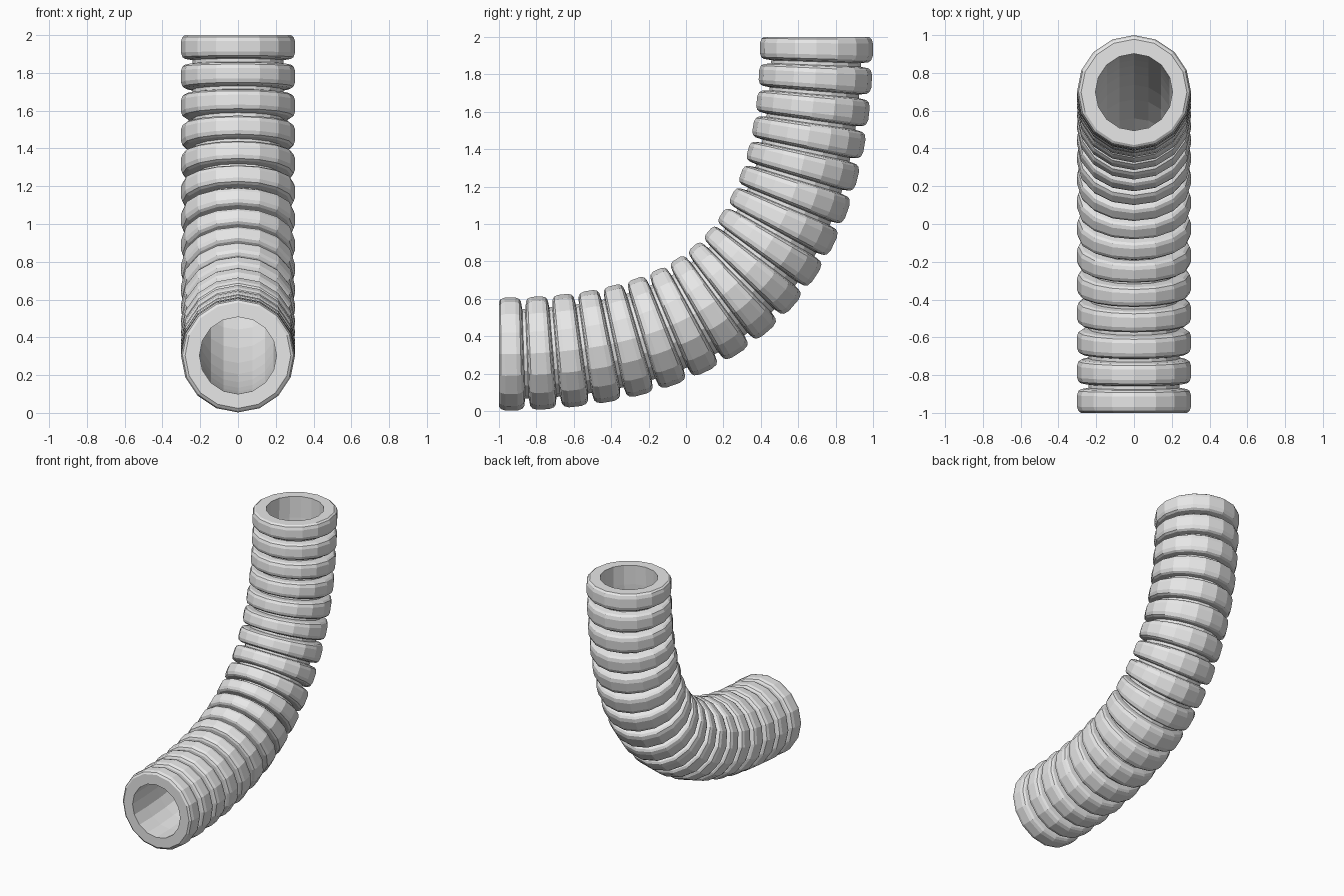
import bpy, bmesh, math
from mathutils import Vector
from mathutils.geometry import interpolate_bezier

cube = bpy.data.objects.get("Cube")
if cube:
    bpy.data.objects.remove(cube)

SIDES, RINGS, NECK = 16, 18, 0.03
R_OUT, R_SHOULDER, R_NECK, R_BORE = 0.302, 0.28, 0.24, 0.204

# Centre line: level at the front, bending up to vertical at the back
path = interpolate_bezier(Vector((0, -1, 0.304)), Vector((0, 0.19, 0.304)),
                          Vector((0, 0.698, 0.81)), Vector((0, 0.698, 2)), 600)
dist = [0.0]
for a, b in zip(path, path[1:]):
    dist.append(dist[-1] + (b - a).length)
total = dist[-1]


def frame(s):
    """Point and upward normal of the centre line at arc length s."""
    i = next((k for k in range(1, len(dist)) if dist[k] >= s), len(dist) - 1)
    f = min(1, (s - dist[i - 1]) / (dist[i] - dist[i - 1]))
    lo, hi = max(i - 3, 0), min(i + 2, len(path) - 1)
    t = (path[hi] - path[lo]).normalized()
    if s <= 0:
        t = Vector((0, 1, 0))
    elif s >= total - 1e-5:
        t = Vector((0, 0, 1))
    return path[i - 1].lerp(path[i], f), Vector((0, -t.z, t.y))


# Profile: chamfered ribs joined by narrow necks, then back through the bore
pitch = (total + NECK) / RINGS
width = pitch - NECK
half = [(0, R_SHOULDER), (0.01, 0.294), (0.033, R_OUT)]
rib = half + [(width - s, r) for s, r in reversed(half)]
profile = []
for k in range(RINGS):
    start = k * pitch
    profile += [(start + s, r) for s, r in rib]
    if k < RINGS - 1:
        profile += [(start + width + d, R_NECK) for d in (0.006, NECK - 0.006)]
profile += [(total * k / RINGS, R_BORE) for k in range(RINGS, -1, -1)]

# Sweep the closed profile round the centre line
bm = bmesh.new()
loops = []
for s, r in profile:
    p, n = frame(s)
    loop = []
    for j in range(SIDES):
        a = math.tau * j / SIDES
        loop.append(bm.verts.new(p + n * (r * math.cos(a)) + Vector((r * math.sin(a), 0, 0))))
    loops.append(loop)
for i, a in enumerate(loops):
    b = loops[(i + 1) % len(loops)]
    for j in range(SIDES):
        k = (j + 1) % SIDES
        bm.faces.new((a[j], a[k], b[k], b[j]))
bmesh.ops.recalc_face_normals(bm, faces=bm.faces)

mesh = bpy.data.meshes.new("corrugated_hose")
bm.to_mesh(mesh)
bm.free()
hose = bpy.data.objects.new("corrugated_hose", mesh)
bpy.context.collection.objects.link(hose)

# Plain grey material
grey = bpy.data.materials.new("light_grey")
grey.use_nodes = True
colour = (0.8, 0.8, 0.8, 1)
grey.diffuse_color = colour
for node in grey.node_tree.nodes:
    if node.type == "BSDF_PRINCIPLED":
        node.inputs["Base Color"].default_value = colour
mesh.materials.append(grey)
